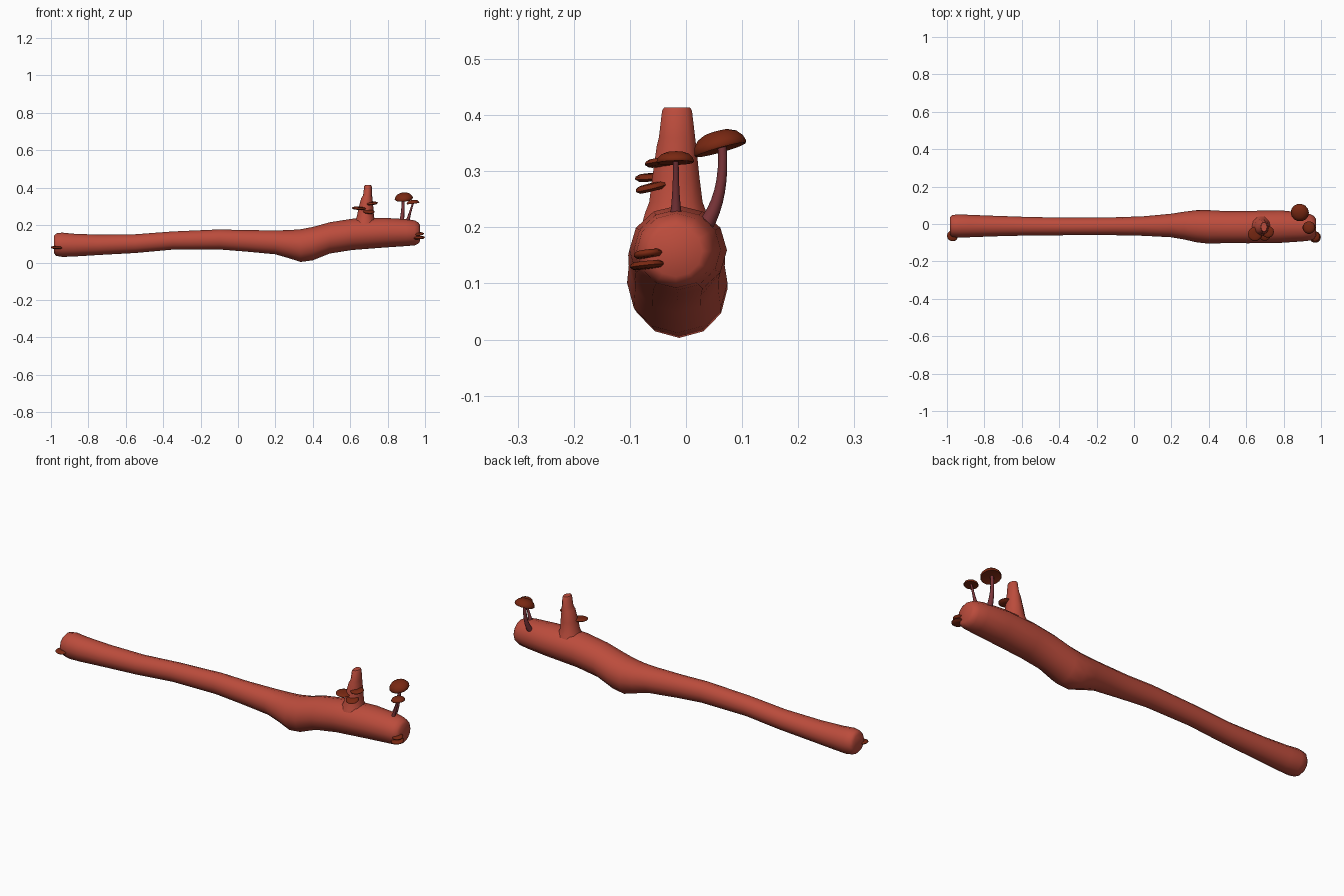
import bpy, bmesh, math
from mathutils import Vector, Matrix

if "Cube" in bpy.data.objects:
    bpy.data.objects.remove(bpy.data.objects["Cube"])


def material(name, rgb):
    m = bpy.data.materials.new(name)
    m.diffuse_color = (*rgb, 1)
    m.use_nodes = True
    m.node_tree.nodes["Principled BSDF"].inputs["Base Color"].default_value = m.diffuse_color
    return m


BARK = material("red bark", (0.50, 0.072, 0.045))
CAP = material("brown cap", (0.19, 0.021, 0.006))
STEM = material("dusky stem", (0.20, 0.036, 0.042))


def skin(name, rings, mat, angle=40):
    """Join equal rings of points into a closed tube with flat ends."""
    bm = bmesh.new()
    loops = [[bm.verts.new(p) for p in r] for r in rings]
    n = len(loops[0])
    for a, b in zip(loops, loops[1:]):
        for i in range(n):
            j = (i + 1) % n
            bm.faces.new((a[i], a[j], b[j], b[i]))
    bm.faces.new(loops[0])
    bm.faces.new(loops[-1])
    bmesh.ops.recalc_face_normals(bm, faces=bm.faces)
    me = bpy.data.meshes.new(name)
    bm.to_mesh(me)
    bm.free()
    me.materials.append(mat)
    ob = bpy.data.objects.new(name, me)
    bpy.context.collection.objects.link(ob)
    bpy.ops.object.select_all(action='DESELECT')
    ob.select_set(True)
    bpy.context.view_layer.objects.active = ob
    bpy.ops.object.shade_smooth_by_angle(angle=math.radians(angle))
    return ob


def disc(name, centre, radius, height, normal, mat, profile, n=14):
    """Lathe a (radius, height) profile and tilt it to the given normal."""
    rot = Vector((0, 0, 1)).rotation_difference(Vector(normal)).to_matrix()
    rings = [[Vector(centre) + rot @ Vector((radius * r * math.cos(t), radius * r * math.sin(t), height * h))
              for t in (math.tau * i / n for i in range(n))] for r, h in profile]
    return skin(name, rings, mat, 60)


# log: x, bottom z, top z, front y, back y
LOG = [(-0.985, .050, .142, -.058, .035), (-0.972, .036, .156, -.068, .047),
       (-0.94, .030, .160, -.073, .052), (-0.88, .032, .154, -.071, .049),
       (-0.75, .040, .149, -.066, .044), (-0.55, .051, .151, -.061, .037),
       (-0.35, .069, .166, -.060, .034), (-0.10, .070, .177, -.060, .036),
       (0.05, .058, .173, -.063, .041), (0.20, .044, .172, -.071, .055),
       (0.27, .024, .173, -.083, .066), (0.335, .003, .178, -.098, .074),
       (0.40, .012, .190, -.105, .074), (0.49, .048, .215, -.102, .069),
       (0.61, .067, .234, -.103, .070), (0.78, .080, .239, -.101, .073),
       (0.90, .088, .232, -.093, .062), (0.945, .092, .225, -.088, .052),
       (0.963, .100, .215, -.078, .042), (0.972, .112, .203, -.065, .029)]
rings = []
for x, z0, z1, y0, y1 in LOG:
    rings.append([((x), (y0 + y1) / 2 + (y1 - y0) / 2 * math.sin(t), (z0 + z1) / 2 - (z1 - z0) / 2 * math.cos(t))
                  for t in (math.tau * i / 12 for i in range(12))])
skin("log", rings, BARK, 50)

# broken branch: z, centre x, centre y, radius x, radius y
STUB = [(.19, .68, -.018, .066, .068), (.225, .68, -.018, .054, .058), (.245, .681, -.018, .046, .050),
        (.29, .684, -.018, .040, .044), (.345, .689, -.017, .030, .037),
        (.36, .693, -.016, .024, .034), (.408, .695, -.016, .020, .028), (.414, .695, -.016, .016, .024)]
rings = [[(cx + rx * math.cos(t), cy + ry * math.sin(t), z)
          for t in (math.tau * i / 10 for i in range(10))] for z, cx, cy, rx, ry in STUB]
skin("branch_stub", rings, BARK, 50)


# stems swept along a curved path
def stem(name, p0, p1, p2, r0, r1):
    p0, p1, p2 = map(Vector, (p0, p1, p2))
    rings = []
    for k in range(9):
        s = k / 8
        c = p0 * (1 - s) ** 2 + p1 * 2 * s * (1 - s) + p2 * s * s
        d = ((p1 - p0) * (1 - s) + (p2 - p1) * s).normalized()
        u = d.cross(Vector((0, 1, 0))).normalized()
        v = d.cross(u)
        r = r1 + (r0 - r1) * (1 - s) ** 2
        rings.append([c + (u * math.cos(t) + v * math.sin(t)) * r
                      for t in (math.tau * i / 8 for i in range(8))])
    skin(name, rings, STEM, 60)


stem("large_stem", (.872, .032, .20), (.882, .072, .255), (.884, .064, .35), .015, .008)
stem("small_stem", (.908, -.018, .225), (.918, -.018, .262), (.937, -.018, .322), .010, .005)

# mushroom caps
DOME = [(.25, .1), (.75, .05), (.95, 0), (1, .12), (.94, .42), (.75, .75), (.45, .95), (.12, 1)]
disc("large_cap", (.887, .062, .338), .049, .034, (-.10, -.28, 1), CAP, DOME)
disc("small_cap", (.936, -.019, .315), .034, .020, (-.12, -.02, 1), CAP, DOME)

# bracket fungi: centre, radius, tilt
LENS = [(.3, -.5), (.8, -.45), (1, -.1), (.97, .2), (.75, .45), (.3, .5)]
BRACKETS = [((.647, -.054, .290), .038, (.05, -.08, 1)), ((.716, -.042, .316), .032, (-.10, -.10, 1)),
            ((.700, -.060, .272), .031, (.05, -.25, 1)),
            ((.968, -.070, .133), .031, (-.05, -.10, 1)), ((.968, -.068, .153), .026, (-.08, -.12, 1)),
            ((-.970, -.063, .080), .030, (.05, -.06, 1))]
for i, (c, r, nrm) in enumerate(BRACKETS):
    disc(f"bracket_fungus_{i + 1}", c, r, .014, nrm, CAP, LENS)
